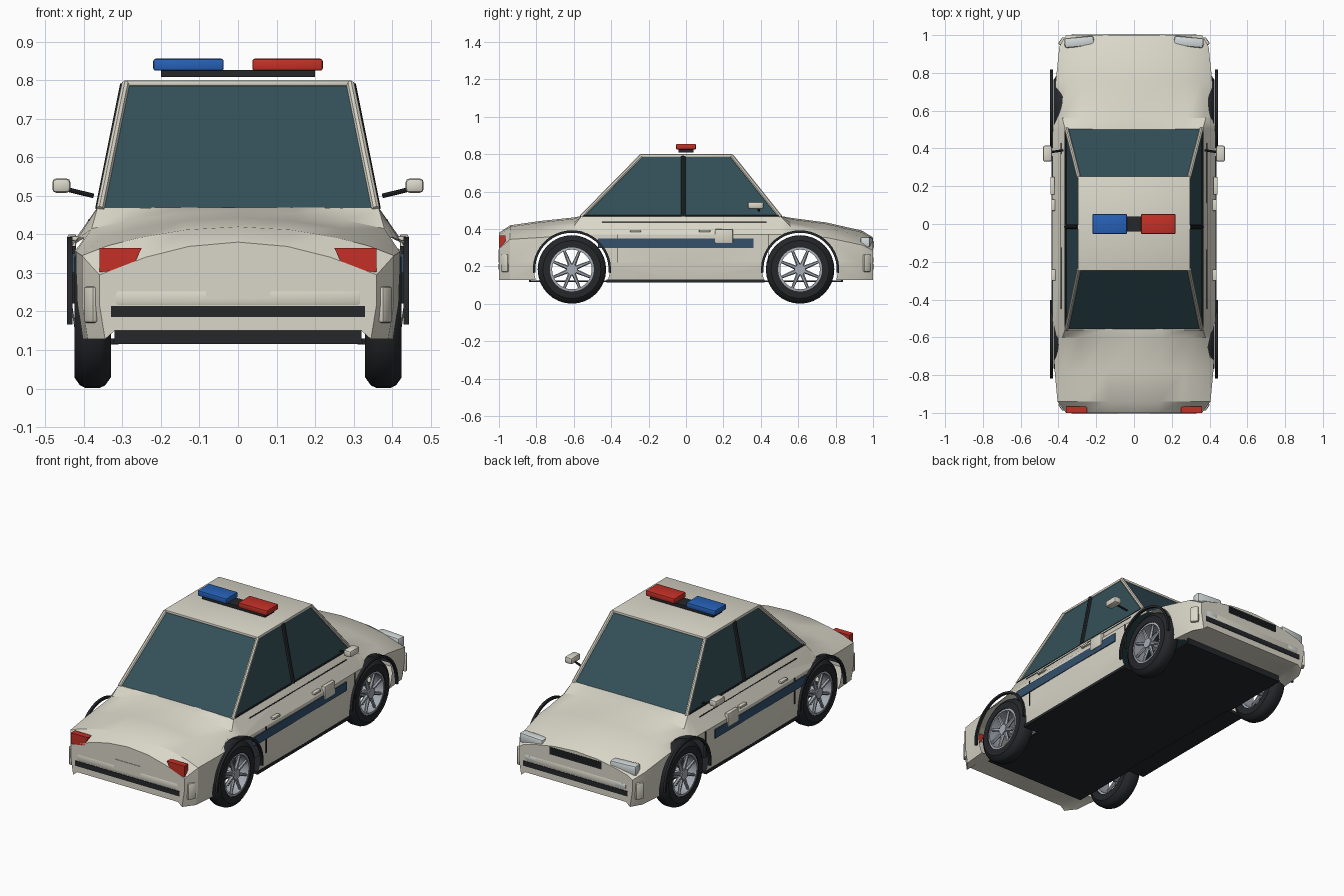
import bpy, bmesh
from math import pi, sin, cos, radians, hypot
from mathutils import Vector, Matrix

if "Cube" in bpy.data.objects:
    bpy.data.objects.remove(bpy.data.objects["Cube"])


def mat(name, r, g, b):
    m = bpy.data.materials.new(name)
    m.diffuse_color = (r, g, b, 1)
    m.use_nodes = True
    m.node_tree.nodes["Principled BSDF"].inputs["Base Color"].default_value = m.diffuse_color
    return m


PAINT = mat("paint", .70, .68, .58)
GLASS = mat("glass", .034, .08, .10)
BLACK = mat("black", .018, .02, .023)
RED = mat("red", .55, .03, .02)
BLUE = mat("blue", .02, .12, .48)
STRIPE = mat("stripe", .035, .08, .15)
LAMP = mat("lamp", .65, .70, .70)
METAL = mat("metal", .38, .41, .46)


def finish(name, bm, m, mirror="", angle=30):
    """Make an object (mesh in world coordinates), smooth it and mirror it."""
    bmesh.ops.recalc_face_normals(bm, faces=bm.faces)
    me = bpy.data.meshes.new(name)
    bm.to_mesh(me)
    bm.free()
    me.materials.append(m)
    ob = bpy.data.objects.new(name, me)
    bpy.context.collection.objects.link(ob)
    if mirror:
        md = ob.modifiers.new("mirror", 'MIRROR')
        md.use_axis = ("X" in mirror, "Y" in mirror, False)
        md.use_mirror_merge = False
    smooth(ob, angle)
    return ob


def smooth(ob, angle=30):
    bpy.ops.object.select_all(action='DESELECT')
    ob.select_set(True)
    bpy.context.view_layer.objects.active = ob
    bpy.ops.object.shade_smooth_by_angle(angle=radians(angle))


def box(name, x, y, z, m, mirror="", bevel=0, turn=0):
    """Box from (min, max) ranges, with rounded edges and a turn about z."""
    bm = bmesh.new()
    bmesh.ops.create_cube(bm, size=1)
    bmesh.ops.scale(bm, vec=(x[1] - x[0], y[1] - y[0], z[1] - z[0]), verts=bm.verts)
    if bevel:
        bmesh.ops.bevel(bm, geom=bm.edges[:], offset=bevel, segments=2,
                        profile=.5, affect='EDGES')
    mid = Vector((sum(x) / 2, sum(y) / 2, sum(z) / 2))
    bm.transform(Matrix.Translation(mid) @ Matrix.Rotation(radians(turn), 4, 'Z'))
    return finish(name, bm, m, mirror)


def add_bar(bm, p, q, r1, r2, sides=8):
    p, q = Vector(p), Vector(q)
    d = q - p
    mx = Matrix.Translation((p + q) / 2) @ d.to_track_quat('Z', 'Y').to_matrix().to_4x4()
    bmesh.ops.create_cone(bm, cap_ends=True, segments=sides, radius1=r1,
                          radius2=r2, depth=d.length, matrix=mx)


def bars(name, pairs, r, m, mirror=""):
    bm = bmesh.new()
    for p, q in pairs:
        add_bar(bm, p, q, r, r)
    return finish(name, bm, m, mirror)


def lathe(name, profile, m, a0=0, a1=360, n=32):
    """Spin a closed (x, radius) profile about the axle of one wheel."""
    bm = bmesh.new()
    full = a1 - a0 == 360
    rings = []
    for i in range(n if full else n + 1):
        a = radians(a0 + (a1 - a0) * i / n)
        rings.append([bm.verts.new((x, WY + r * cos(a), WZ + r * sin(a))) for x, r in profile])
    k = len(profile)
    for i in range(n):
        A, B = rings[i], rings[(i + 1) % len(rings)]
        for j in range(k):
            bm.faces.new((A[j], A[(j + 1) % k], B[(j + 1) % k], B[j]))
    return finish(name, bm, m, "XY")


WY, WZ = .61, .184

# Lower body: cross-sections (y, half width, top z, shoulder x, shoulder z, waist z)
stations = [
    (-1.0, .36, .38, .32, .31, .295), (-.94, .405, .42, .34, .37, .345),
    (-.78, .42, .443, .35, .395, .355), (-.60, .43, .462, .38, .415, .365),
    (-.56, .43, .47, .365, .468, .37), (0, .435, .47, .365, .47, .37),
    (.505, .43, .47, .365, .468, .37), (.56, .428, .46, .38, .415, .365),
    (.75, .415, .435, .35, .39, .355), (.94, .395, .392, .35, .335, .315),
    (1.0, .36, .355, .33, .305, .285)]
bm = bmesh.new()
loops = []
for y, w, zt, xs, zs, zw in stations:
    crown = [(xs * f, zt - (zt - zs) * f * f) for f in (.4, .75, 1)]
    half = crown + [(w, zw), (w, .22), (w - .015, .128), (.32, .15)]
    pts = [(0, zt)] + half + [(0, .15)] + [(-x, z) for x, z in reversed(half)]
    loops.append([bm.verts.new((x, y, z)) for x, z in pts])
for A, B in zip(loops, loops[1:]):
    for j in range(len(A)):
        k = (j + 1) % len(A)
        bm.faces.new((A[j], A[k], B[k], B[j]))
bm.faces.new(loops[0])
bm.faces.new(loops[-1])
body = finish("body", bm, PAINT)

# Wheel arch openings
bm = bmesh.new()
for sx in (1, -1):
    for sy in (1, -1):
        add_bar(bm, (sx * .29, sy * WY, WZ + .005), (sx * .6, sy * WY, WZ + .005), .203, .203, 40)
cutter = finish("wheel_arch_cutter", bm, PAINT)
cutter.hide_render = True
md = body.modifiers.new("arches", 'BOOLEAN')
md.operation, md.solver, md.object = 'DIFFERENCE', 'EXACT', cutter
bpy.context.view_layer.objects.active = body
bpy.ops.object.modifier_apply(modifier="arches")
bpy.data.objects.remove(cutter)


# Open the shell: drop the well linings and the bottom between the bumpers
def hidden(f):
    lining = all(hypot(abs(v.co.y) - WY, v.co.z - WZ - .005) < .206 for v in f.verts)
    bottom = all(v.co.z < .152 for v in f.verts) and abs(f.calc_center_median().y) < .8
    return lining or bottom


bm = bmesh.new()
bm.from_mesh(body.data)
bmesh.ops.delete(bm, geom=[f for f in bm.faces if hidden(f)], context='FACES')
bm.to_mesh(body.data)
bm.free()
smooth(body, 28)

# Cabin glass: tapered block
base = [(.358, -.56, .465), (.358, .505, .465), (-.358, .505, .465), (-.358, -.56, .465)]
top = [(.292, -.24, .79), (.292, .245, .79), (-.292, .245, .79), (-.292, -.24, .79)]
bm = bmesh.new()
b, t = [[bm.verts.new(p) for p in ring] for ring in (base, top)]
bm.faces.new(b)
bm.faces.new(t)
for i in range(4):
    j = (i + 1) % 4
    bm.faces.new((b[i], b[j], t[j], t[i]))
finish("cabin_glass", bm, GLASS)

# Roof, corner pillars, window sills and door pillars
box("roof", (-.297, .297), (-.247, .252), (.785, .80), PAINT, bevel=.005)
bars("corner_pillars", [(base[0], top[0]), (base[1], top[1])], .011, PAINT, "X")
bars("door_pillars", [((.359, -.015, .465), (.294, -.015, .79))], .012, BLACK, "X")
bars("window_sills", [((.362, -.56, .47), (.362, .505, .47))], .005, BLACK, "X")

# Roof light bar
box("light_bar_base", (-.20, .20), (-.04, .04), (.808, .827), BLACK)
box("blue_beacon", (-.22, -.037), (-.053, .053), (.825, .856), BLUE, bevel=.006)
box("red_beacon", (.037, .22), (-.053, .053), (.825, .856), RED, bevel=.006)

# Floor with raised ends, and rocker strips
box("floor", (-.325, .325), (-.84, .84), (.116, .124), BLACK)
box("floor_end", (-.32, .32), (.83, .84), (.116, .156), BLACK, "Y")
box("rockers", (.31, .422), (-.425, .42), (.114, .130), BLACK, "X")

# Bumper strips and side markers
for s, end in ((-1, "rear"), (1, "front")):
    box(end + "_bumper_strip", (-.33, .33), sorted((s * .97, s * 1.003)), (.185, .214), BLACK)
    box(end + "_bumper_ridge", (-.32, .32), sorted((s * .97, s * 1.002)), (.214, .255), PAINT, bevel=.008)
    box(end + "_side_marker", (.372, .392), sorted((s * .945, s * .99)), (.17, .265),
        PAINT, "X", .008, turn=s * 35)

# Tail lamps with a tapered inner end, and the plate panel
bm = bmesh.new()
outline = [(.25, .365), (.36, .365), (.36, .302), (.275, .312)]
f = bm.faces.new([bm.verts.new((x, -1.0, z)) for x, z in outline])
ext = bmesh.ops.extrude_face_region(bm, geom=[f])
bmesh.ops.translate(bm, vec=(0, .035, 0), verts=[v for v in ext["geom"] if isinstance(v, bmesh.types.BMVert)])
finish("tail_lamps", bm, RED, "X")
box("plate_panel", (-.083, .083), (-1.003, -.98), (.232, .29), PAINT)

# Headlamps, grille and indicators
box("headlamps", (.212, .368), (.938, .99), (.302, .358), LAMP, "X", .01, turn=-5)
box("grille", (-.165, .165), (.97, 1.002), (.295, .337), BLACK)
for i in range(3):
    box("grille_slat", (-.16, .16), (.98, 1.004), (.304 + i * .011, .307 + i * .011), BLACK)
box("indicators", (.25, .32), (.97, 1.003), (.225, .25), LAMP, "X", .005)

# Side stripe, door plate, handles and panel gaps
box("side_stripe", (.42, .438), (-.47, .36), (.30, .35), STRIPE, "X")
box("door_plate", (.42, .442), (.155, .25), (.325, .40), PAINT, "X", .004)
for y in (-.27, .10):
    box("door_handle", (.415, .438), (y - .03, y + .03), (.383, .396), PAINT, "X", .004)
for y in (-.365, .44):
    box("door_gap", (.42, .4365), (y - .002, y + .002), (.22, .37), BLACK, "X")
bars("shoulder_line", [((.386, -.45, .437), (.386, .43, .437))], .003, BLACK, "X")

# Door mirrors
box("door_mirrors", (.435, .482), (.33, .415), (.508, .545), PAINT, "X", .01)
bars("mirror_arms", [((.375, .39, .50), (.445, .38, .517))], .006, BLACK, "X")

# Wheels: tyre, rim, spokes, hub and thin dark arch trim
lathe("tyres", [(.33, .118), (.33, .155), (.345, .176), (.36, .183), (.395, .183),
                (.41, .176), (.425, .155), (.425, .118)], BLACK)
lathe("rims", [(.34, .106), (.34, .12), (.42, .12), (.422, .106)], METAL)
bm = bmesh.new()
for i in range(8):
    a = 2 * pi * i / 8 + pi / 8
    c, s = cos(a), sin(a)
    add_bar(bm, (.405, WY + .02 * c, WZ + .02 * s), (.41, WY + .112 * c, WZ + .112 * s), .012, .007, 6)
finish("spokes", bm, METAL, "XY")
bars("hubs", [((.34, WY, WZ), (.42, WY, WZ))], .03, METAL, "XY")
lathe("arch_trim", [(.43, .196), (.444, .196), (.444, .209), (.43, .209)], BLACK, -5, 185, 24)
